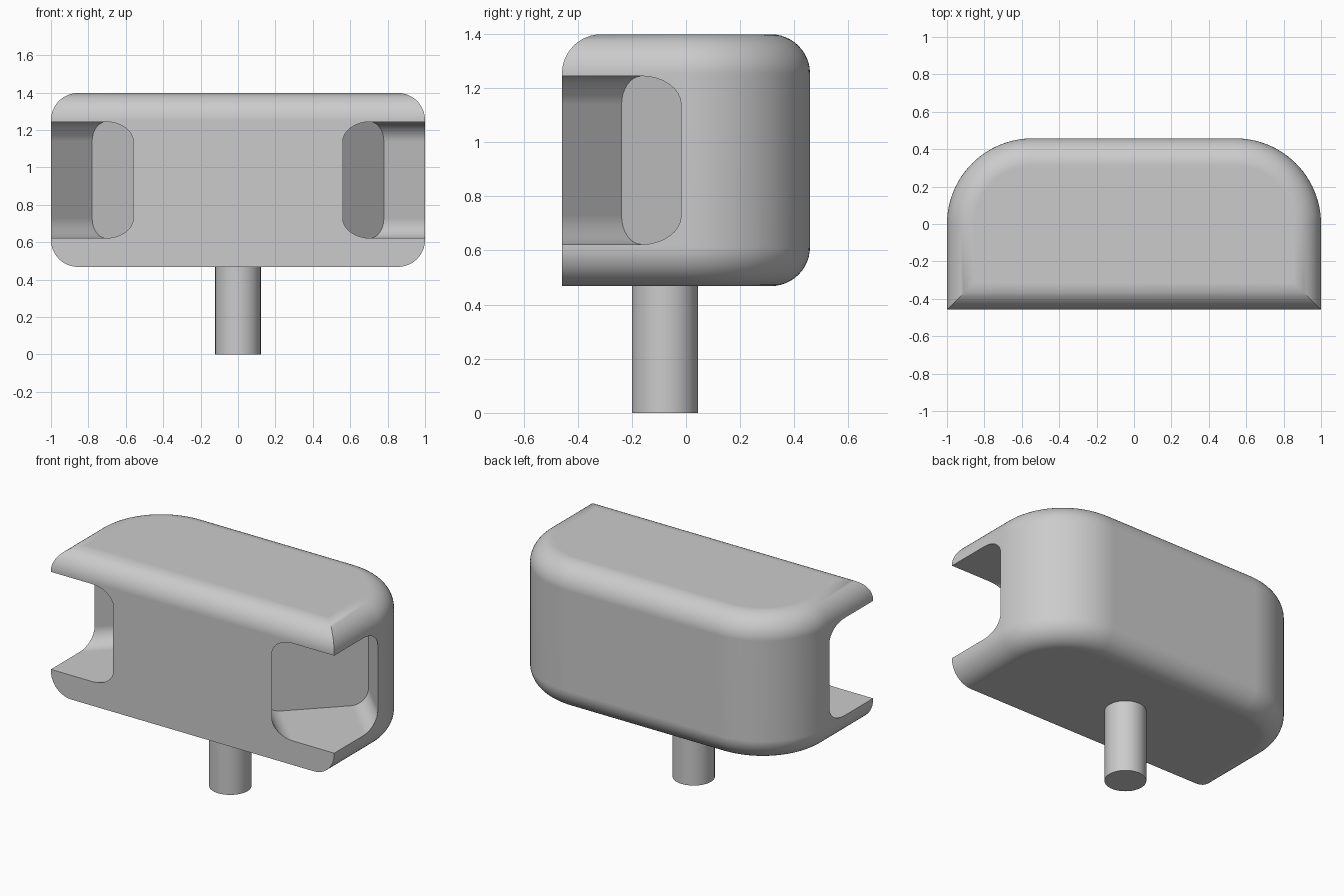
import bpy
import bmesh
from math import sin, cos, pi
from mathutils import Matrix, Vector

old = bpy.data.objects.get("Cube")
if old:
    bpy.data.objects.remove(old)

GREY = (0.6, 0.6, 0.6, 1)
grey = bpy.data.materials.new("plain grey")
grey.diffuse_color = GREY
grey.use_nodes = True
grey.node_tree.nodes["Principled BSDF"].inputs["Base Color"].default_value = GREY

HALF_W, HALF_D = 1.0, 0.458       # half width and half depth of the body
BOTTOM, TOP = 0.468, 1.398
FILLET, CORNER = 0.145, 0.458     # edge rounding, plan radius of back corners


def make_object(name, bm):
    bmesh.ops.recalc_face_normals(bm, faces=bm.faces)
    mesh = bpy.data.meshes.new(name)
    bm.to_mesh(mesh)
    bm.free()
    obj = bpy.data.objects.new(name, mesh)
    bpy.context.collection.objects.link(obj)
    mesh.materials.append(grey)
    return obj


def activate(obj):
    bpy.ops.object.select_all(action="DESELECT")
    obj.select_set(True)
    bpy.context.view_layer.objects.active = obj


def loft(bm, rings):
    """Skin a stack of matching closed rings and cap both ends."""
    loops = [[bm.verts.new(p) for p in ring] for ring in rings]
    for a, b in zip(loops, loops[1:]):
        for i in range(len(a)):
            j = (i + 1) % len(a)
            bm.faces.new((a[i], a[j], b[j], b[i]))
    bm.faces.new(loops[0])
    bm.faces.new(loops[-1])


def outline(inset, front_inset, z, steps=24):
    """Plan of the body: square front corners, round back corners."""
    w, r, front = HALF_W - inset, CORNER - inset, -HALF_D + front_inset
    arc = [(HALF_W - CORNER + r * cos(pi / 2 * i / steps),
            HALF_D - CORNER + r * sin(pi / 2 * i / steps)) for i in range(steps + 1)]
    half = [(w, front)] + arc
    return [Vector((x, y, z)) for x, y in half + [(-x, y) for x, y in reversed(half)]]


# Body: lower front edge stays sharp, all other horizontal edges are rounded
STEPS = 12
angles = [pi / 2 * i / STEPS for i in range(STEPS + 1)]
rings = []
for a in angles:
    rings.append(outline(FILLET * (1 - sin(a)), 0, BOTTOM + FILLET * (1 - cos(a))))
for a in angles:
    inset = FILLET * (1 - cos(a))
    rings.append(outline(inset, inset, TOP - FILLET * (1 - sin(a))))
bm = bmesh.new()
loft(bm, rings)
body = make_object("body", bm)


def rounded_square(half, r, steps=8):
    """Rounded square in the YZ plane."""
    points = []
    for q, (sy, sz) in enumerate(((1, 1), (-1, 1), (-1, -1), (1, -1))):
        for i in range(steps + 1):
            a = pi / 2 * (q + i / steps)
            points.append(Vector((0, sy * (half - r) + r * cos(a), sz * (half - r) + r * sin(a))))
    return points


# Diagonal pockets through the two front corners
for side in (1, -1):
    bm = bmesh.new()
    ring = rounded_square(0.311, 0.105)
    loft(bm, [ring, [p + Vector((1.2, 0, 0)) for p in ring]])
    heading = -pi / 4 if side > 0 else -3 * pi / 4
    place = Matrix.Translation((0.56 * side, -0.018, 0.933)) @ Matrix.Rotation(heading, 4, "Z")
    bm.transform(place)
    cutter = make_object("pocket_cutter", bm)
    cutter.hide_render = True
    activate(body)
    mod = body.modifiers.new("pocket", "BOOLEAN")
    mod.operation, mod.solver, mod.object = "DIFFERENCE", "EXACT", cutter
    bpy.ops.object.modifier_apply(modifier=mod.name)
    bpy.data.objects.remove(cutter)

# Round post under the body
bm = bmesh.new()
bmesh.ops.create_cone(bm, cap_ends=True, segments=64, radius1=0.122, radius2=0.122, depth=0.5,
                      matrix=Matrix.Translation((0, -0.078, 0.25)))
post = make_object("post", bm)

for obj in (body, post):
    activate(obj)
    bpy.ops.object.shade_smooth_by_angle(angle=pi / 6)
    weighted = obj.modifiers.new("clean shading", "WEIGHTED_NORMAL")
    weighted.keep_sharp = True
